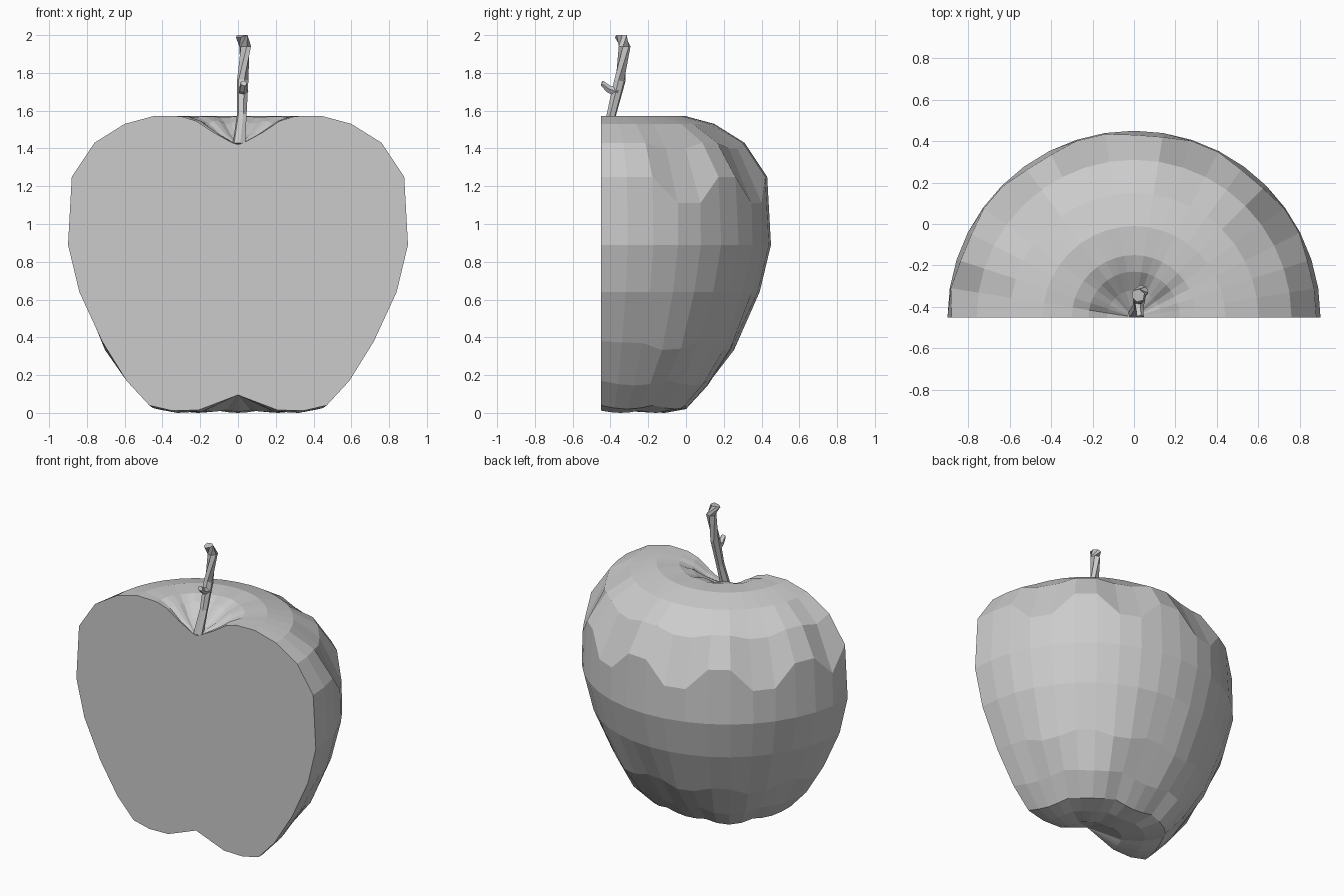
import bpy, bmesh, math
from mathutils import Vector

default = bpy.data.objects.get("Cube")
if default:
    bpy.data.objects.remove(default)

grey = bpy.data.materials.new("plain grey")
grey.use_nodes = True
tone = (0.6, 0.6, 0.6, 1)
grey.diffuse_color = tone
grey.node_tree.nodes["Principled BSDF"].inputs["Base Color"].default_value = tone

CUT = -0.45     # plane of the sliced face
STEPS = 20      # columns around the half fruit


def finish(bm, name):
    bmesh.ops.recalc_face_normals(bm, faces=bm.faces)
    mesh = bpy.data.meshes.new(name)
    bm.to_mesh(mesh)
    bm.free()
    mesh.materials.append(grey)
    obj = bpy.data.objects.new(name, mesh)
    bpy.context.collection.objects.link(obj)
    return obj


# Half fruit: radius, height, height stagger, lobe depth for each ring
rings = [
    (0.03, 1.43, 0, 0), (0.13, 1.485, 0.012, 0), (0.22, 1.545, 0.012, 0),
    (0.30, 1.57, 0.004, 0), (0.44, 1.573, 0, 0), (0.60, 1.53, 0, 0),
    (0.76, 1.43, 0.03, 0), (0.88, 1.25, 0.14, 0), (0.90, 0.89, 0, 0),
    (0.84, 0.64, 0, 0), (0.72, 0.38, 0.04, 0.01), (0.59, 0.17, 0, 0.025),
    (0.47, 0.04, 0, 0.02), (0.35, 0.012, 0, 0.012), (0.21, 0.015, 0, 0.008),
]
bm = bmesh.new()
grid = []
for r, z, stagger, lobe in rings:
    row = []
    for k in range(STEPS + 1):
        a = math.pi * k / STEPS
        low = k % 4 in (0, 3) and 0 < k < STEPS
        wave = math.cos(5 * a * 2 / 2 + math.pi / 2)
        radius = r + (0.015 if low and stagger > 0.1 else 0) + lobe * wave
        height = z - (stagger if low else 0) - lobe * abs(wave)
        row.append(bm.verts.new((radius * math.cos(a),
                                 CUT + radius * math.sin(a), max(0, height))))
    grid.append(row)
for upper, lower in zip(grid, grid[1:]):
    for k in range(STEPS):
        bm.faces.new((upper[k], upper[k + 1], lower[k + 1], lower[k]))

# Hollow at the base and closed pit at the top
base = bm.verts.new((0, CUT, 0.095))
pit = bm.verts.new((0, CUT, 1.42))
for k in range(STEPS):
    bm.faces.new((grid[-1][k], grid[-1][k + 1], base))
    bm.faces.new((grid[0][k + 1], grid[0][k], pit))

# Flat sliced face
bm.faces.new([pit] + [row[0] for row in grid] + [base]
             + [row[-1] for row in reversed(grid)])
finish(bm, "half_fruit")


# Tapered rods for the stem and its stub
def rod(name, path, sides=6):
    bm = bmesh.new()
    loops = []
    for i, (x, y, z, r) in enumerate(path):
        here = Vector((x, y, z))
        ahead = Vector(path[min(i + 1, len(path) - 1)][:3])
        behind = Vector(path[max(i - 1, 0)][:3])
        turn = (ahead - behind).to_track_quat('Z', 'Y')
        loop = []
        for k in range(sides):
            a = math.tau * k / sides
            p = here + turn @ Vector((r * math.cos(a), r * math.sin(a), 0))
            p.y = max(p.y, CUT)
            p.z = min(p.z, 2)
            loop.append(bm.verts.new(p))
        loops.append(loop)
    for a, b in zip(loops, loops[1:]):
        for k in range(sides):
            n = (k + 1) % sides
            bm.faces.new((a[k], a[n], b[n], b[k]))
    bm.faces.new(loops[0])
    bm.faces.new(loops[-1])
    return finish(bm, name)


rod("stem", [(0.005, -0.44, 1.42, 0.035), (0.02, -0.395, 1.58, 0.026),
             (0.025, -0.35, 1.76, 0.031), (0.038, -0.325, 1.94, 0.032),
             (0.02, -0.345, 2.0, 0.034)])
rod("stem_stub", [(0.025, -0.36, 1.70, 0.03), (0.025, -0.41, 1.715, 0.02),
                  (0.03, -0.45, 1.745, 0.018)], 5)
